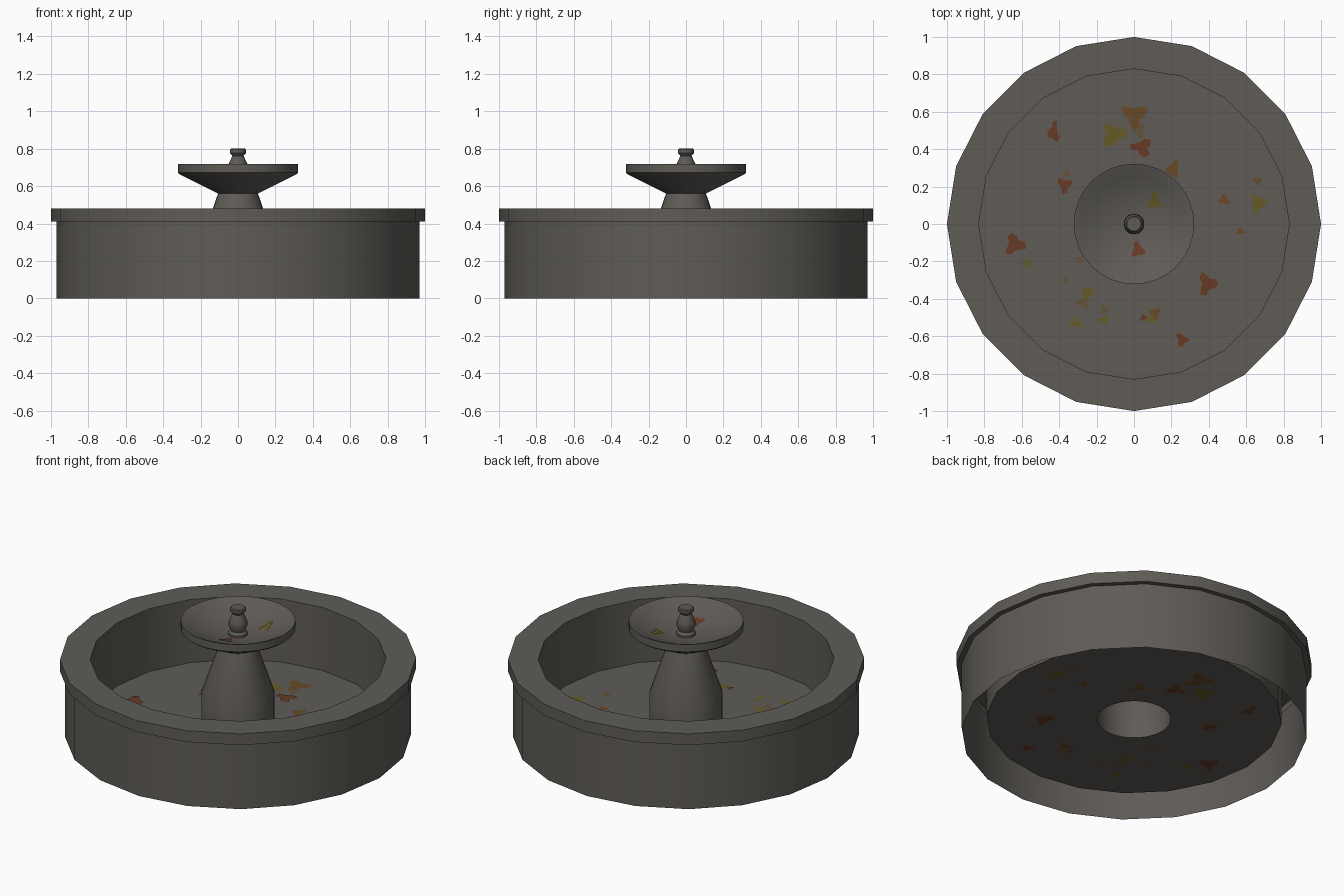
import bpy, bmesh, math, random

if "Cube" in bpy.data.objects:
    bpy.data.objects.remove(bpy.data.objects["Cube"])

random.seed(4)
FLOOR_Z = 0.09


def mat(name, rgb):
    m = bpy.data.materials.new(name)
    m.diffuse_color = (*rgb, 1)
    m.use_nodes = True
    m.node_tree.nodes["Principled BSDF"].inputs["Base Color"].default_value = m.diffuse_color
    return m


stone = mat("grey stone", (0.115, 0.107, 0.095))
red = mat("red leaf", (0.14, 0.042, 0.018))
orange = mat("orange leaf", (0.140, 0.066, 0.019))
yellow = mat("yellow leaf", (0.13, 0.105, 0.018))
brown = mat("faded leaf", (0.125, 0.085, 0.042))


def finish(name, bm, material, smooth=True):
    me = bpy.data.meshes.new(name)
    bm.to_mesh(me)
    bm.free()
    me.materials.append(material)
    ob = bpy.data.objects.new(name, me)
    bpy.context.collection.objects.link(ob)
    if smooth:
        bpy.ops.object.select_all(action='DESELECT')
        ob.select_set(True)
        bpy.context.view_layer.objects.active = ob
        bpy.ops.object.shade_smooth_by_angle(angle=math.radians(30))
    return ob


def ring(bm, r, z, n):
    return [bm.verts.new((r * math.cos(2 * math.pi * i / n),
                          r * math.sin(2 * math.pi * i / n), z)) for i in range(n)]


def lathe(name, profile, n, cap=False):
    """Revolve (radius, height) points; profile runs up the outside."""
    bm = bmesh.new()
    rings = [ring(bm, r, z, n) for r, z in profile]
    for a, b in zip(rings, rings[1:]):
        for i in range(n):
            j = (i + 1) % n
            bm.faces.new((a[i], a[j], b[j], b[i]))
    if cap:
        bm.faces.new(rings[-1])
    return finish(name, bm, stone)


def bowl_z(r):
    return 0.63 + 0.082 * (r / 0.305) ** 2


# Twenty-sided basin wall with overhanging rim, open underneath
lathe("basin_wall", [(0.97, 0), (0.97, 0.41), (1, 0.41), (1, 0.48),
                     (0.83, 0.48), (0.83, FLOOR_Z)], 20)

# Basin floor with a round hole under the hollow column
bm = bmesh.new()
edges = []
for r, n in ((0.83, 20), (0.206, 32)):
    vs = ring(bm, r, FLOOR_Z, n)
    edges += [bm.edges.new((vs[i], vs[(i + 1) % n])) for i in range(n)]
bmesh.ops.triangle_fill(bm, edges=edges, use_beauty=True, normal=(0, 0, 1))
for f in bm.faces:
    f.normal_update()
    if f.normal.z < 0:
        f.normal_flip()
finish("basin_floor", bm, stone)

# Column flaring into the upper bowl, then the bowl interior
inside = [(r, bowl_z(r)) for r in (0.305, 0.26, 0.21, 0.16, 0.11, 0.06, 0.01)]
lathe("column_and_bowl", [(0.206, FLOOR_Z), (0.206, 0.27), (0.107, 0.56),
                          (0.31, 0.662), (0.322, 0.672), (0.322, 0.718)] + inside, 32, True)

# Finial spout in the bowl
lathe("finial", [(0.054, 0.625), (0.054, 0.645), (0.042, 0.66), (0.053, 0.69),
                 (0.052, 0.715), (0.03, 0.762), (0.044, 0.778), (0.044, 0.795),
                 (0.038, 0.80)], 20, True)

# Fallen leaves: ragged three-lobed shapes
LOBES = (1.0, 0.95, 0.5, 0.62, 1.05, 0.85, 0.5, 0.6, 1.0, 0.8, 0.45, 0.6)
count = 0


def leaf(x, y, w, h, material, in_bowl=False):
    global count
    count += 1
    bm = bmesh.new()
    turn = random.uniform(0, 6.28)
    n = len(LOBES)
    pts = []
    for i, k in enumerate(LOBES):
        a = turn + 2 * math.pi * i / n
        k *= random.uniform(0.9, 1.12)
        pts.append((x + w / 2 * k * math.cos(a), y + h / 2 * k * math.sin(a)))

    def layer(dz):
        def height(px, py):
            return (bowl_z(math.hypot(px, py)) if in_bowl else FLOOR_Z) + dz
        mid = bm.verts.new((x, y, height(x, y)))
        rim = [bm.verts.new((px, py, height(px, py))) for px, py in pts]
        for i in range(n):
            tri = (mid, rim[i], rim[(i + 1) % n])
            bm.faces.new(tri if dz > 0 else tri[::-1])

    if in_bowl:
        layer(0.006)
    else:
        # seen on both sides of the thin floor
        layer(0.002 + count * 0.00008)
        layer(-0.002 - count * 0.00008)
    finish("leaf_%02d" % count, bm, material, False)


floor_leaves = {
    brown: [(-.36, .27, .06, .05), (-.29, -.19, .06, .05), (-.16, -.46, .05, .06),
            (-.37, -.30, .05, .04), (-.27, -.42, .08, .07), (.03, .50, .08, .10)],
    orange: [(0, .58, .15, .15), (.21, .29, .09, .11), (.48, .13, .08, .07),
             (.66, .23, .05, .05), (.57, -.04, .06, .04), (.11, -.48, .07, .08)],
    yellow: [(-.11, .48, .16, .14), (.66, .11, .10, .12), (-.57, -.21, .06, .05),
             (-.25, -.37, .08, .09), (-.31, -.53, .08, .06), (.09, -.51, .07, .05),
             (-.16, -.51, .06, .06)],
    red: [(-.43, .49, .07, .13), (.04, .41, .14, .11), (-.37, .21, .09, .10),
          (-.64, -.11, .12, .13), (.39, -.32, .12, .13), (.26, -.62, .08, .08),
          (.05, -.50, .05, .04)],
}
for material, spots in floor_leaves.items():
    for spot in spots:
        leaf(*spot, material)

# Two leaves resting in the bowl
leaf(.11, .12, .08, .10, yellow, True)
leaf(.02, -.14, .09, .10, red, True)
